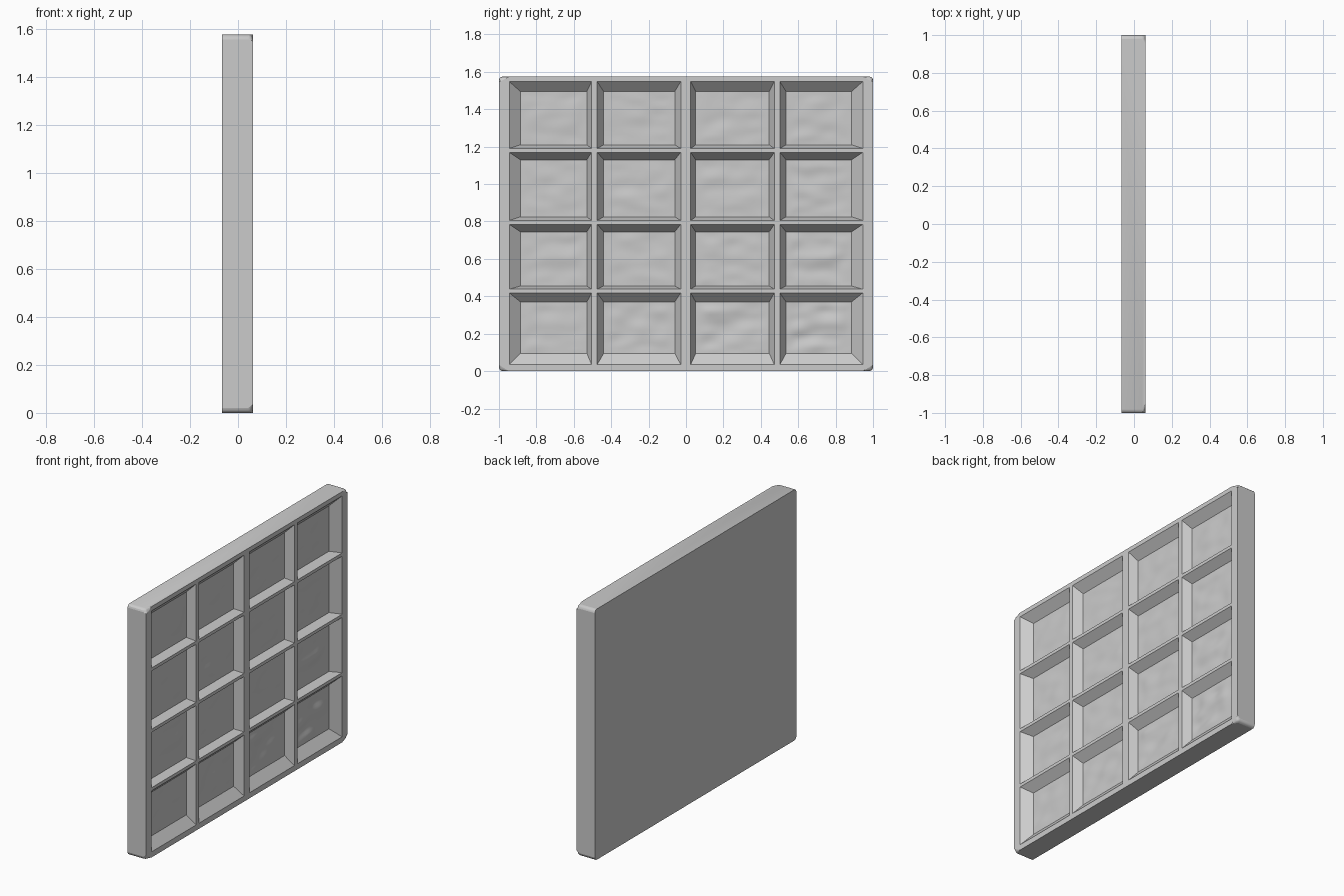
import bpy, bmesh
from mathutils import Vector, noise

if "Cube" in bpy.data.objects:
    bpy.data.objects.remove(bpy.data.objects["Cube"])

FRONT, FLOOR, BACK = 0.062, 0.012, -0.067

# Opening edges (on the bar tops) and floor edges for the four columns / rows
Y_TOP = [(-0.945, -0.505), (-0.475, -0.028), (0.025, 0.472), (0.502, 0.945)]
Y_FLOOR = [(-0.885, -0.53), (-0.44, -0.06), (0.052, 0.445), (0.535, 0.885)]
Z_TOP = [(0.035, 0.418), (0.438, 0.785), (0.805, 1.17), (1.19, 1.548)]
Z_FLOOR = [(0.095, 0.37), (0.455, 0.745), (0.825, 1.13), (1.21, 1.495)]


def finish(bm, name):
    bmesh.ops.recalc_face_normals(bm, faces=bm.faces)
    me = bpy.data.meshes.new(name)
    bm.to_mesh(me)
    bm.free()
    ob = bpy.data.objects.new(name, me)
    bpy.context.collection.objects.link(ob)
    bpy.ops.object.select_all(action='DESELECT')
    ob.select_set(True)
    bpy.context.view_layer.objects.active = ob
    bpy.ops.object.shade_smooth_by_angle(angle=0.55)
    return ob


def flat(pairs):
    return [v for p in pairs for v in p]


# Slab with rim, crossing bars and sloped recess walls
bm = bmesh.new()
ys = [-1] + flat(Y_TOP) + [1]
zs = [0] + flat(Z_TOP) + [1.575]
n = len(ys) - 1
top = [[bm.verts.new((FRONT, y, z)) for z in zs] for y in ys]
for i in range(n):
    for j in range(n):
        ring = [top[i][j], top[i + 1][j], top[i + 1][j + 1], top[i][j + 1]]
        if i % 2 and j % 2:                       # recess: four sloped walls
            y0, y1 = Y_FLOOR[i // 2]
            z0, z1 = Z_FLOOR[j // 2]
            low = [bm.verts.new((FLOOR, y, z)) for y, z in
                   ((y0, z0), (y1, z0), (y1, z1), (y0, z1))]
            for k in range(4):
                m = (k + 1) % 4
                bm.faces.new((ring[k], ring[m], low[m], low[k]))
        else:
            bm.faces.new(ring)

# Outer sides and back
loop = ([top[i][0] for i in range(n)] + [top[n][j] for j in range(n)] +
        [top[i][n] for i in range(n, 0, -1)] + [top[0][j] for j in range(n, 0, -1)])
corners = [loop[k * n] for k in range(4)]
rear = [bm.verts.new((BACK, v.co.y, v.co.z)) for v in corners]
for k in range(4):
    m = (k + 1) % 4
    side = [loop[(k * n + s) % len(loop)] for s in range(n + 1)]
    bm.faces.new(side + [rear[m], rear[k]])
bm.faces.new(rear)

# Soften the front perimeter and the four upright corners
edges = [bm.edges.get((loop[k], loop[(k + 1) % len(loop)])) for k in range(len(loop))]
edges += [bm.edges.get((corners[k], rear[k])) for k in range(4)]
bmesh.ops.bevel(bm, geom=edges, offset=0.02, segments=3, profile=0.5, affect='EDGES')
finish(bm, "panel_slab")

# Uneven recess floors, rougher toward the lower right
N = 20
for i, (y0, y1) in enumerate(Y_FLOOR):
    for j, (z0, z1) in enumerate(Z_FLOOR):
        amp = 0.006 + 0.0025 * max(0, i - j)
        bm = bmesh.new()
        grid = []
        for a in range(N + 1):
            row = []
            for b in range(N + 1):
                u, v = a / N, b / N
                y, z = y0 + (y1 - y0) * u, z0 + (z1 - z0) * v
                fade = min(1, 6 * min(u, 1 - u, v, 1 - v))
                bump = noise.noise(Vector((i * 7.3 + j * 3.1, y * 8, z * 14)))
                row.append(bm.verts.new((FLOOR + amp * fade * bump, y, z)))
            grid.append(row)
        for a in range(N):
            for b in range(N):
                bm.faces.new((grid[a][b], grid[a + 1][b], grid[a + 1][b + 1], grid[a][b + 1]))
        for f in bm.faces:
            f.normal_update()
        finish(bm, f"recess_floor_{i}_{j}")
